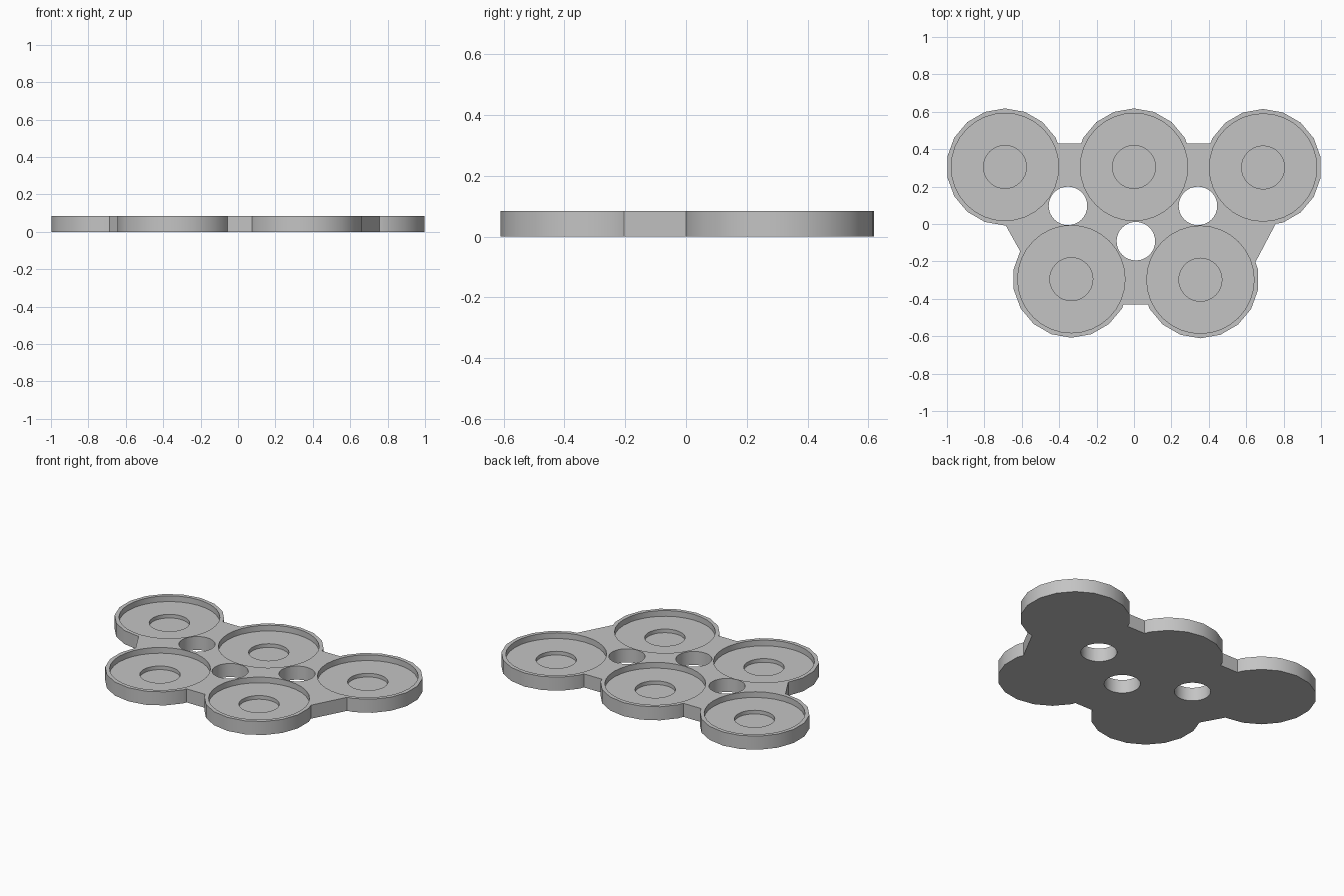
import bpy
import bmesh
import math

if "Cube" in bpy.data.objects:
    bpy.data.objects.remove(bpy.data.objects["Cube"], do_unlink=True)

HEIGHT, RECESS_FLOOR, PIT_FLOOR = 0.085, 0.049, 0.026
CUPS = [(-0.69, 0.305), (0, 0.305), (0.69, 0.302), (-0.335, -0.295), (0.355, -0.298)]
HOLES = [(-0.353, 0.097), (0.342, 0.097), (0.01, -0.092)]
WEB = [(-0.69, 0), (-0.45, -0.43), (0.53, -0.43), (0.757, 0), (0.69, 0.43), (-0.69, 0.43)]

grey = bpy.data.materials.new("plain grey")
grey.use_nodes = True
grey.diffuse_color = (0.55, 0.55, 0.55, 1)
grey.node_tree.nodes["Principled BSDF"].inputs["Base Color"].default_value = grey.diffuse_color


def prism(name, outline, low, high):
    """Extrude a closed counter-clockwise outline between two heights."""
    bm = bmesh.new()
    face = bm.faces.new([bm.verts.new((x, y, low)) for x, y in outline])
    top = bmesh.ops.extrude_face_region(bm, geom=[face])["geom"]
    verts = [v for v in top if isinstance(v, bmesh.types.BMVert)]
    bmesh.ops.translate(bm, verts=verts, vec=(0, 0, high - low))
    bmesh.ops.recalc_face_normals(bm, faces=bm.faces)
    mesh = bpy.data.meshes.new(name)
    bm.to_mesh(mesh)
    bm.free()
    mesh.materials.append(grey)
    obj = bpy.data.objects.new(name, mesh)
    bpy.context.collection.objects.link(obj)
    return obj


def circle(centre, radius, sides):
    """Polygon with a corner pointing to the back."""
    angles = [math.pi / 2 + math.tau * i / sides for i in range(sides)]
    return [(centre[0] + radius * math.cos(a), centre[1] + radius * math.sin(a)) for a in angles]


def combine(target, tool, operation):
    """Apply a boolean and discard the tool object."""
    tool.hide_render = True
    mod = target.modifiers.new(operation.lower(), 'BOOLEAN')
    mod.operation, mod.object, mod.solver = operation, tool, 'EXACT'
    bpy.ops.object.select_all(action='DESELECT')
    bpy.context.view_layer.objects.active = target
    target.select_set(True)
    bpy.ops.object.modifier_apply(modifier=mod.name)
    bpy.data.objects.remove(tool, do_unlink=True)


# Connecting plate with five round cups fused to it
tray = prism("cup_tray", WEB, 0, HEIGHT)
for c in CUPS:
    combine(tray, prism("cup_body", circle(c, 0.313, 18), 0, HEIGHT), 'UNION')

# Wide recess and smaller central pit in each cup
for c in CUPS:
    combine(tray, prism("recess_cutter", circle(c, 0.287, 32), RECESS_FLOOR, 0.2), 'DIFFERENCE')
    combine(tray, prism("pit_cutter", circle(c, 0.115, 32), PIT_FLOOR, 0.2), 'DIFFERENCE')

# Through holes between the cups
for c in HOLES:
    combine(tray, prism("hole_cutter", circle(c, 0.103, 32), -0.1, 0.2), 'DIFFERENCE')

bpy.ops.object.shade_smooth_by_angle(angle=math.radians(25))
